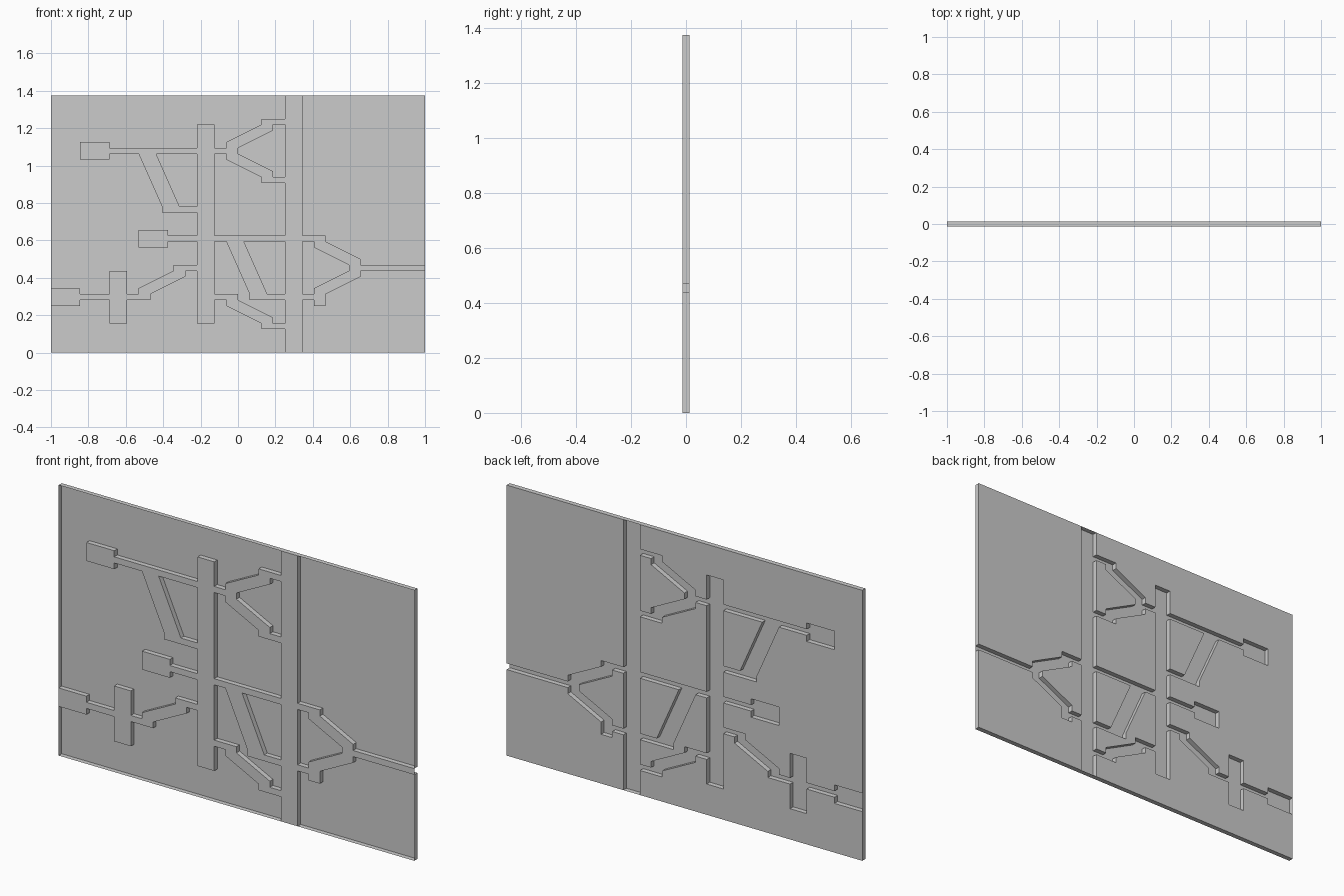
import bpy
from mathutils import Vector
from mathutils.geometry import delaunay_2d_cdt

if "Cube" in bpy.data.objects:
    bpy.data.objects.remove(bpy.data.objects["Cube"])

# The sheet is laid out on a 64 x 44 grid; the pattern is raised towards the front
W, H = 64, 44
UNIT = 2 / W
HALF = 0.0125


def rect(u0, v0, u1, v1):
    return [(u0, v0), (u1, v0), (u1, v1), (u0, v1)]


def branch(u, v, up=False):
    """Stub with a stepped diagonal run, going down or mirrored upwards."""
    pts = [(0, 0), (2, 0), (2, -1), (8, -4), (8, -5), (12, -5), (12, -4),
           (10, -4), (10, -3), (4, 0), (4, 1), (0, 1)]
    if up:
        pts = [(a, 1 - b) for a, b in reversed(pts)]
    return [(u + a, v + b) for a, b in pts]


def ramp(u, v):
    """Wide steep diagonal dropping from a horizontal run."""
    pts = [(0, 0), (4, -9), (4, -10), (10, -10), (10, -9), (7, -9), (3, 0)]
    return [(u + a, v + b) for a, b in pts]


raised = [
    # vertical bars
    rect(25, 5, 28, 39), rect(40, 0, 43, H), rect(10, 5, 13, 14),
    # end boxes and their runs
    rect(5, 33, 10, 36), rect(10, 34, 25, 35),
    rect(15, 18, 20, 21), rect(20, 19, 25, 20),
    rect(0, 8, 5, 11), rect(5, 9, 10, 10),
    # middle run, right outlet, small square
    rect(28, 19, 40, 20), rect(53, 14, W, 15), rect(45, 8, 47, 9),
    # steep diagonals
    ramp(15, 34), ramp(30, 19),
    # forks and single branches
    branch(28, 34), branch(28, 34, True), branch(28, 9),
    branch(43, 19), branch(43, 9, True), branch(13, 9, True),
]

# Flat division of the plate into raised and background triangles
points, polys = [], []
for poly in [rect(0, 0, W, H)] + raised:
    polys.append(list(range(len(points), len(points) + len(poly))))
    points += [Vector(p) for p in poly]
flat, _, tris, _, _, origins = delaunay_2d_cdt(points, [], polys, 0, 1e-4)

verts, faces, index = [], [], {}


def vert(i, front):
    if (i, front) not in index:
        index[i, front] = len(verts)
        u, v = flat[i]
        verts.append(((u - W / 2) * UNIT, -HALF if front else HALF, v * UNIT))
    return index[i, front]


# Front and back faces
side = {}
for tri, ids in zip(tris, origins):
    front = any(k > 0 for k in ids)
    faces.append([vert(i, front) for i in tri])
    for a, b in zip(tri, list(tri[1:]) + [tri[0]]):
        side[a, b] = front


def is_outlet(a, b):
    return all(flat[i].x > W - 0.01 and 13.9 < flat[i].y < 15.1 for i in (a, b))


# Walls between the levels and round the rim, leaving the right outlet open
for (a, b), front in side.items():
    other = side.get((b, a))
    rim = other is None and not is_outlet(a, b)
    step = other is True and not front
    if rim or step:
        faces.append([vert(b, front), vert(a, front),
                      vert(a, not front), vert(b, not front)])

mesh = bpy.data.meshes.new("channel_plate")
mesh.from_pydata(verts, [], faces)
mesh.update()
plate = bpy.data.objects.new("channel_plate", mesh)
bpy.context.collection.objects.link(plate)
